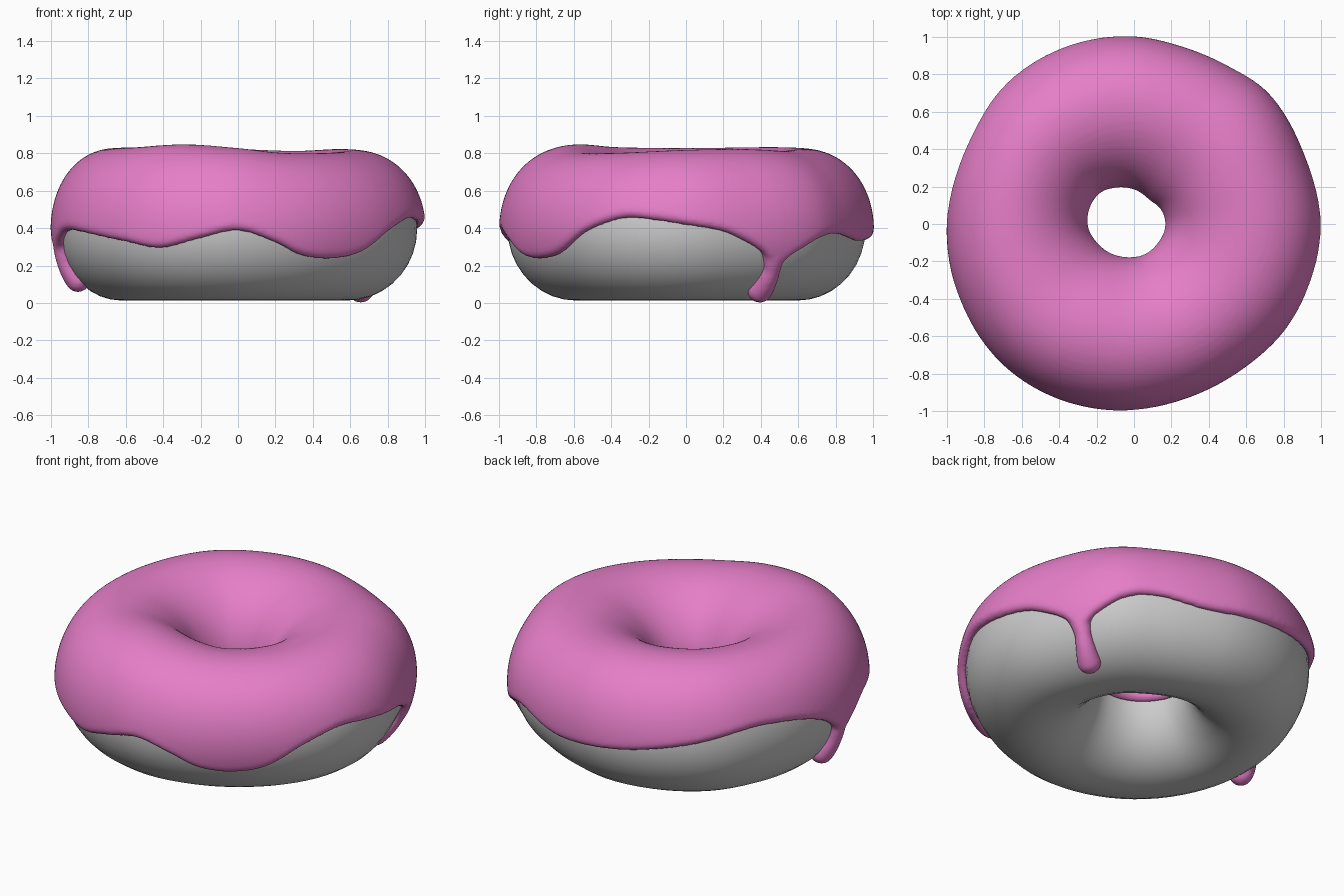
import bpy, bmesh, math
from mathutils import Matrix, Vector

if "Cube" in bpy.data.objects:
    bpy.data.objects.remove(bpy.data.objects["Cube"])

# ---- outlines as (angle in degrees, value), read around the ring
OUTER = [(0, 1.0), (21, .98), (45, 1.0), (60, .98), (75, .98), (90, 1.0), (113, 1.015), (135, 1.02),
         (155, 1.0), (177, .998), (200, 1.01), (230, 1.025), (264, 1.0), (285, .972), (306, .966),
         (326, .985), (342, 1.0)]
HOLE = [(0, .17), (30, .165), (57, .155), (90, .187), (117, .22), (140, .25), (180, .25),
        (210, .22), (255, .185), (285, .175), (320, .165)]
TOP = [(0, .815), (30, .82), (60, .81), (90, .82), (135, .83), (180, .825), (215, .83),
       (244, .845), (270, .825), (292, .80), (325, .80)]
EDGE = [(0, .415), (12, .38), (20, .325), (26, .27), (31, .20), (36, .255), (41, .30),
        (47, .345), (56, .37), (75, .33), (90, .345), (106, .375), (126, .43), (146, .49),
        (160, .48), (171, .44), (178, .39), (183, .33), (188, .27), (193, .32), (200, .375),
        (208, .385), (232, .33), (245, .295), (258, .345), (270, .385), (282, .325), (291, .26),
        (302, .24), (314, .27), (327, .385), (340, .45), (350, .44)]
MID_Z, BOTTOM, THICK = .395, .013, .042
SHOULDER = .03      # crown of the ring lies a little outside its middle


def ring_value(keys, deg):
    """Smooth periodic curve through the keys."""
    deg %= 360
    n = len(keys)
    key = lambda k: (keys[k % n][0] + 360 * (k // n), keys[k % n][1])
    i = max(k for k in range(n) if keys[k][0] <= deg)
    (x0, y0), (x1, y1), (x2, y2), (x3, y3) = (key(i + j) for j in (-1, 0, 1, 2))
    h = x2 - x1
    m1, m2 = (y2 - y0) / (x2 - x0) * h, (y3 - y1) / (x3 - x1) * h
    t = (deg - x1) / h
    return (y1 * (2*t**3 - 3*t**2 + 1) + m1 * (t**3 - 2*t**2 + t)
            + y2 * (3*t**2 - 2*t**3) + m2 * (t**3 - t**2))


def surface(theta, phi, off=0.0):
    """Point on the dough (phi 0 = outside, 90 = top), pushed out by off."""
    ro = ring_value(OUTER, theta) - THICK
    ri = ring_value(HOLE, theta) + THICK
    p, t = math.radians(phi), math.radians(theta)
    s = math.sin(p)
    b = ring_value(TOP, theta) - THICK - MID_Z if s > 0 else MID_Z - BOTTOM
    r = (ro + ri) / 2 + ((ro - ri) / 2 + off) * math.cos(p) + SHOULDER * max(s, 0) ** 2
    return Vector((r * math.cos(t), r * math.sin(t), MID_Z + (b + off) * s))


def height_to_phi(theta, z):
    b = ring_value(TOP, theta) - THICK - MID_Z if z > MID_Z else MID_Z - BOTTOM
    return math.degrees(math.asin((z - MID_Z) / b))


def loft(bm, rings):
    """Join closed rings into a closed tube."""
    vs = [[bm.verts.new(p) for p in ring] for ring in rings]
    n, m = len(vs), len(vs[0])
    for i in range(n):
        for j in range(m):
            k, l = (i + 1) % n, (j + 1) % m
            bm.faces.new((vs[i][j], vs[k][j], vs[k][l], vs[i][l]))


def make_object(name, bm, colour_name, colour):
    bmesh.ops.recalc_face_normals(bm, faces=bm.faces)
    for f in bm.faces:
        f.smooth = True
    me = bpy.data.meshes.new(name)
    bm.to_mesh(me)
    bm.free()
    mat = bpy.data.materials.new(colour_name)
    mat.diffuse_color = (*colour, 1)
    mat.use_nodes = True
    mat.node_tree.nodes["Principled BSDF"].inputs["Base Color"].default_value = mat.diffuse_color
    me.materials.append(mat)
    ob = bpy.data.objects.new(name, me)
    bpy.context.collection.objects.link(ob)
    return ob


# ---- dough ring
bm = bmesh.new()
loft(bm, [[surface(i * 5, j * 10) for j in range(36)] for i in range(72)])
make_object("dough", bm, "dough grey", (.6, .6, .6))

# ---- icing: a thick shell with a rounded, wavy rim
bm = bmesh.new()
rings = []
for i in range(180):
    th = i * 2
    lo = height_to_phi(th, ring_value(EDGE, th))
    hi = 180 - height_to_phi(th, .37)
    ring = []
    for j in range(49):
        s = (1 - math.cos(math.pi * j / 48)) / 2
        d = min(1, min(s, 1 - s) * 1.25 / .04)
        ring.append(surface(th, lo + (hi - lo) * s, (THICK + .003) * math.sqrt(1 - (1 - d) ** 2)))
    for j in range(23, 0, -1):
        ring.append(surface(th, lo + (hi - lo) * j / 24, -.02))
    rings.append(ring)
loft(bm, rings)

# ---- drips running down: (angle, phi, radius, offset) keys, filled with blobs
for keys in ([(30.5, -14, .085, -.045), (31, -24, .06, -.012), (31.3, -34, .047, 0),
              (31.2, -48, .058, 0), (31, -59, .068, 0)],
             [(188, -6, .085, -.045), (187.5, -16, .06, -.012), (187, -27, .054, 0),
              (186.3, -45, .068, 0)]):
    for a, b in zip(keys, keys[1:]):
        for k in range(9):
            th, ph, r, off = (u + (v - u) * k / 8 for u, v in zip(a, b))
            bmesh.ops.create_icosphere(bm, subdivisions=3, radius=r,
                                       matrix=Matrix.Translation(surface(th, ph, off)))
icing = make_object("icing", bm, "icing pink", (.79, .21, .58))

# ---- fuse shell and drips into one soft skin
fuse = icing.modifiers.new("fuse", 'REMESH')
fuse.mode, fuse.voxel_size, fuse.use_smooth_shade = 'VOXEL', .012, True
soft = icing.modifiers.new("soften", 'SMOOTH')
soft.factor, soft.iterations = .5, 8
